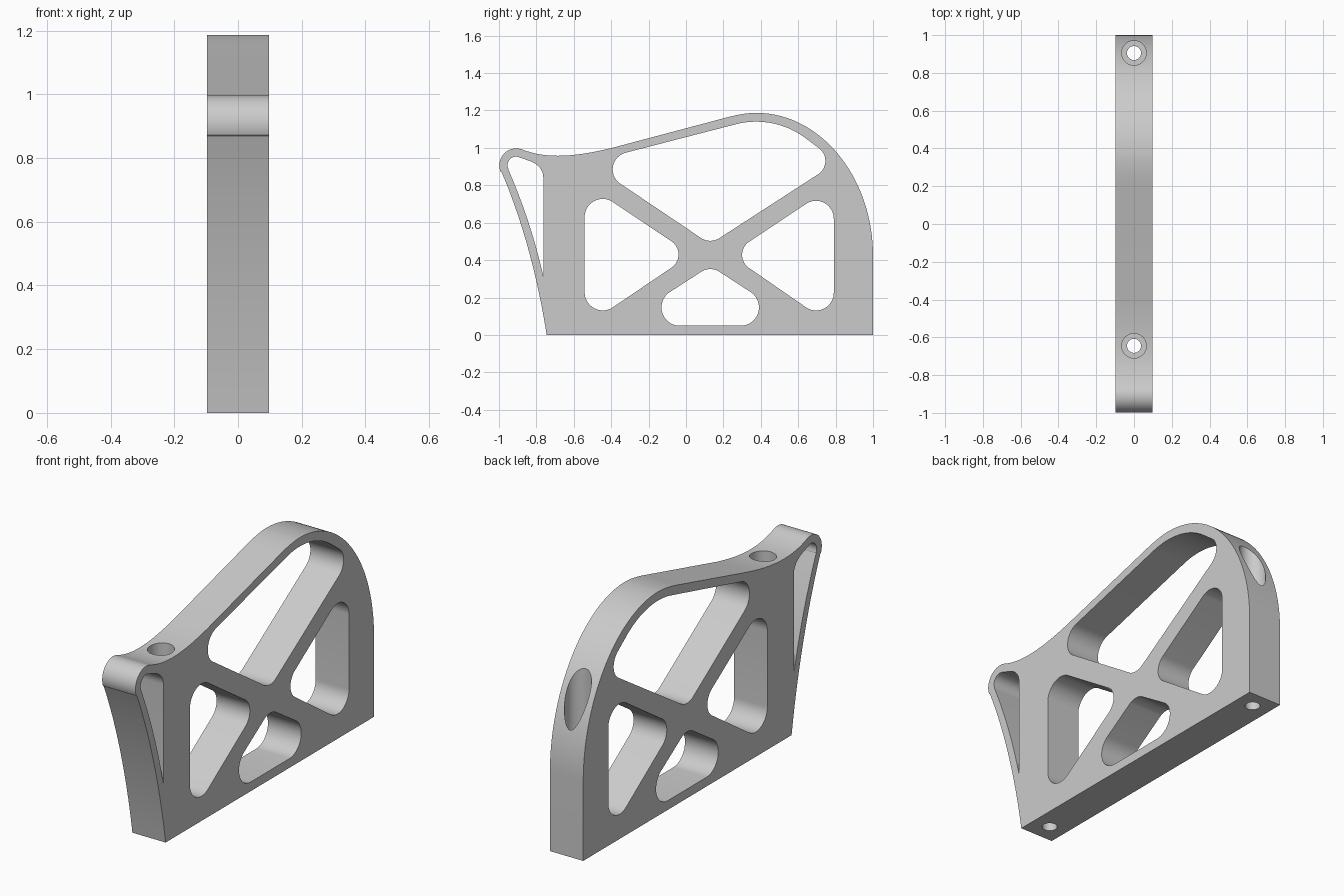
import bpy, bmesh, math
from mathutils import Vector
from mathutils.geometry import convex_hull_2d, interpolate_bezier

if "Cube" in bpy.data.objects:
    bpy.data.objects.remove(bpy.data.objects["Cube"], do_unlink=True)

HALF_WIDTH = 0.0975

grey = bpy.data.materials.new("satin grey")
grey.use_nodes = True
colour = (0.6, 0.6, 0.6, 1)
grey.diffuse_color = colour
grey.node_tree.nodes["Principled BSDF"].inputs["Base Color"].default_value = colour


def arc(cy, cz, r, start=0, end=360, steps=48):
    angles = [math.radians(start + (end - start) * i / steps) for i in range(steps + 1)]
    return [Vector((cy + r * math.cos(a), cz + r * math.sin(a))) for a in angles]


def bezier(a, b, c, d, steps=24):
    pts = interpolate_bezier(*[Vector((*p, 0)) for p in (a, b, c, d)], steps)
    return [p.to_2d() for p in pts]


def hull(*groups):
    pts = [p for g in groups for p in g]
    return [pts[i] for i in convex_hull_2d(pts)]


def clean(pts):
    out = []
    for p in pts:
        if all((p - q).length > 0.001 for q in out):
            out.append(p)
    return out


# Outer silhouette in the y-z plane
outline = (
    [Vector((1, 0)), Vector((-0.745, 0))]
    + bezier((-0.745, 0), (-0.79, 0.29), (-0.87, 0.60), (-0.985, 0.868))
    + arc(-0.908, 0.907, 0.09, 203, 72, 24)
    + bezier((-0.88, 0.993), (-0.76, 0.945), (-0.62, 0.945), (-0.395, 1.0))
    + bezier((0.208, 1.16), (0.26, 1.174), (0.32, 1.187), (0.375, 1.187))
    + bezier((0.375, 1.187), (0.72, 1.187), (1, 0.843), (1, 0.42), 48)
)

# Rounded truss windows
front_window = hull(arc(-0.445, 0.63, 0.097), arc(-0.445, 0.228, 0.097),
                    arc(-0.125, 0.43, 0.085))
rear_window = hull(arc(0.695, 0.622, 0.095), arc(0.695, 0.226, 0.095),
                   arc(0.385, 0.428, 0.085))
lower_window = hull(arc(-0.033, 0.147, 0.098), arc(0.292, 0.147, 0.098),
                    arc(0.13, 0.262, 0.09))
upper_window = hull(arc(-0.30, 0.885, 0.092), arc(0.13, 0.593, 0.09),
                    arc(0.66, 0.93, 0.085), arc(0.375, 0.70, 0.44, 105, 40))

# Narrow slit behind the front lip
slit = (
    bezier((-0.763, 0.315), (-0.81, 0.52), (-0.87, 0.70), (-0.95, 0.885))
    + arc(-0.908, 0.907, 0.046, 205, 75, 16)
    + bezier((-0.85, 0.935), (-0.80, 0.92), (-0.763, 0.89), (-0.763, 0.84), 12)
)

# Extruded plate
curve = bpy.data.curves.new("truss_bracket", "CURVE")
curve.dimensions = "2D"
curve.fill_mode = "BOTH"
curve.extrude = HALF_WIDTH
for loop in (outline, front_window, rear_window, lower_window, upper_window, slit):
    pts = clean(loop)
    spline = curve.splines.new("POLY")
    spline.points.add(len(pts) - 1)
    for point, p in zip(spline.points, pts):
        point.co = (p.x, p.y, 0, 1)
    spline.use_cyclic_u = True
bracket = bpy.data.objects.new("truss_bracket", curve)
bracket.rotation_euler = (math.pi / 2, 0, math.pi / 2)
bpy.context.collection.objects.link(bracket)
bpy.ops.object.select_all(action="DESELECT")
bracket.select_set(True)
bpy.context.view_layer.objects.active = bracket
bpy.ops.object.convert(target="MESH")
bracket = bpy.context.object
bpy.ops.object.transform_apply(location=True, rotation=True, scale=True)

bm = bmesh.new()
bm.from_mesh(bracket.data)
bmesh.ops.remove_doubles(bm, verts=bm.verts, dist=0.0002)
bmesh.ops.recalc_face_normals(bm, faces=bm.faces)
bm.to_mesh(bracket.data)
bm.free()
bracket.data.materials.clear()
bracket.data.materials.append(grey)


# Bolt holes with deep counterbores
def drill(y, radius, bottom):
    top = 1.4
    bpy.ops.mesh.primitive_cylinder_add(vertices=48, radius=radius, depth=top - bottom,
                                        location=(0, y, (top + bottom) / 2))
    cutter = bpy.context.object
    cutter.name = "drill_cutter"
    cutter.hide_render = True
    cutter.data.materials.append(grey)
    bpy.context.view_layer.objects.active = bracket
    mod = bracket.modifiers.new("drill", "BOOLEAN")
    mod.operation = "DIFFERENCE"
    mod.solver = "EXACT"
    mod.object = cutter
    bpy.ops.object.modifier_apply(modifier=mod.name)
    bpy.data.objects.remove(cutter, do_unlink=True)


for y in (-0.645, 0.905):
    drill(y, 0.065, 0.25)
    drill(y, 0.037, -0.2)

bpy.ops.object.select_all(action="DESELECT")
bracket.select_set(True)
bpy.context.view_layer.objects.active = bracket
bpy.ops.object.shade_smooth_by_angle(angle=math.radians(30))
